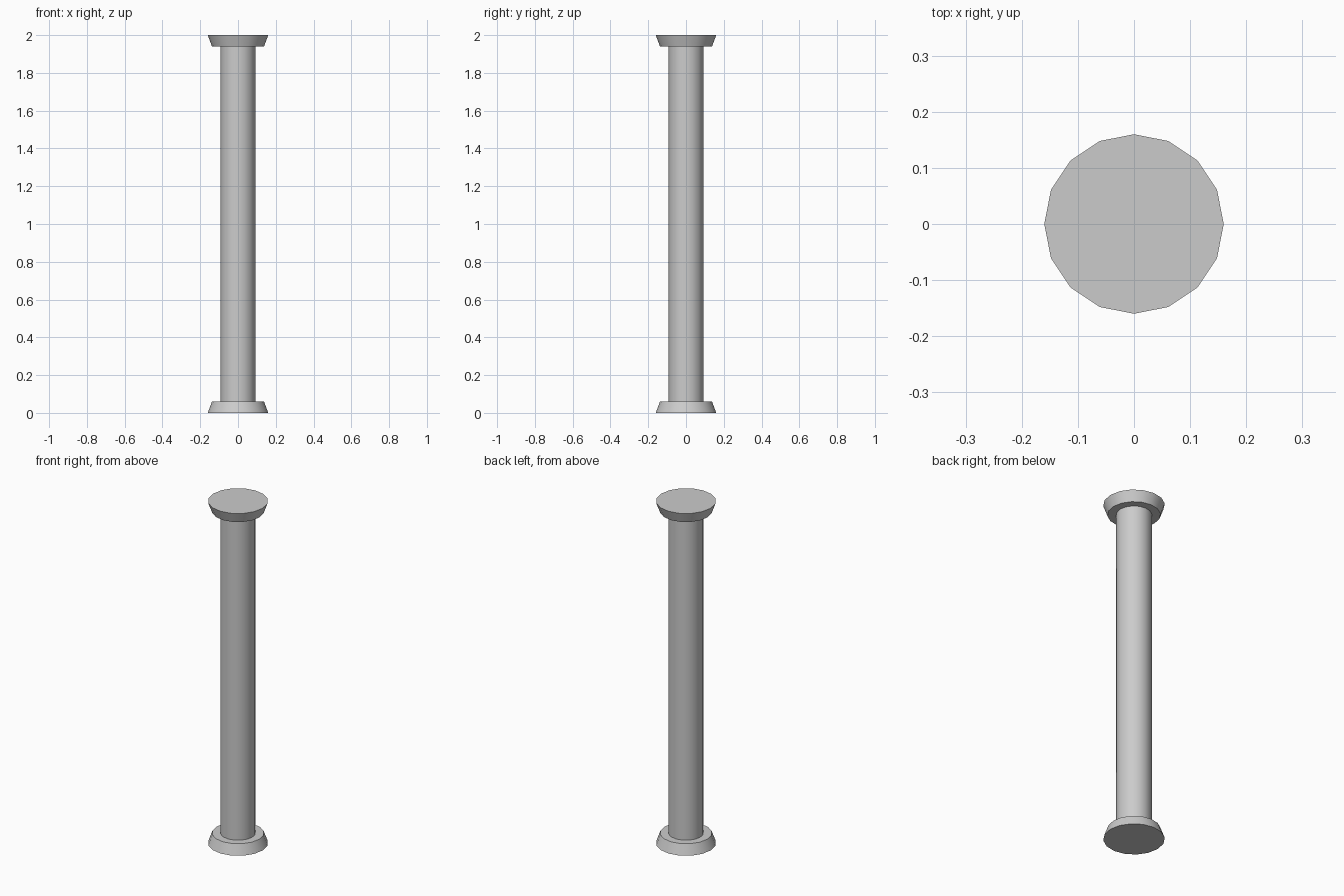
import bpy
import math

if "Cube" in bpy.data.objects:
    bpy.data.objects.remove(bpy.data.objects["Cube"])

SIDES = 16


def tapered_drum(name, r_bottom, r_top, z_bottom, z_top):
    """Capped round section with a corner on each axis, smooth around its side."""
    bpy.ops.mesh.primitive_cone_add(
        vertices=SIDES, radius1=r_bottom, radius2=r_top,
        depth=z_top - z_bottom, location=(0, 0, (z_bottom + z_top) / 2))
    obj = bpy.context.object
    obj.name = name
    bpy.ops.object.shade_smooth_by_angle(angle=math.radians(35))
    return obj


# Flared foot, straight shaft and mirrored flared cap
tapered_drum("base", 0.16, 0.138, 0.0, 0.06)
tapered_drum("shaft", 0.093, 0.093, 0.06, 1.94)
tapered_drum("capital", 0.138, 0.16, 1.94, 2.0)
